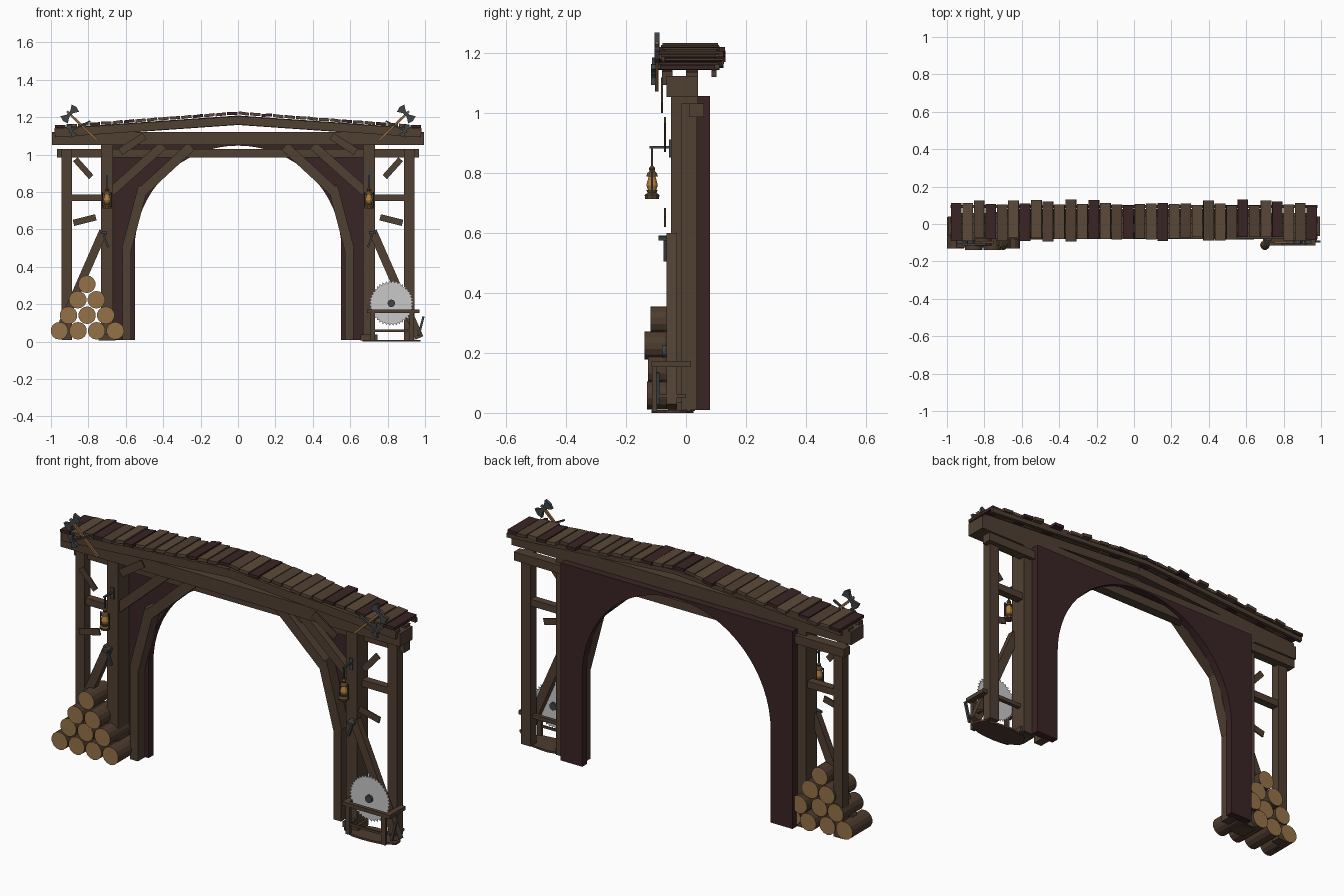
import bpy, bmesh, math, random
from mathutils import Vector

random.seed(4)
cube = bpy.data.objects.get("Cube")
if cube:
    bpy.data.objects.remove(cube, do_unlink=True)


def material(name, r, g, b):
    m = bpy.data.materials.new(name)
    m.use_nodes = True
    m.diffuse_color = (r, g, b, 1)
    m.node_tree.nodes["Principled BSDF"].inputs["Base Color"].default_value = (r, g, b, 1)
    return m


WOOD = material("brown wood", .08, .05, .032)
PALE = material("pale wood", .105, .067, .04)
DARK = material("dark red wood", .042, .018, .018)
BARK = material("bark", .075, .045, .028)
CUT = material("cut log end", .30, .17, .065)
STEEL = material("saw steel", .58, .58, .58)
IRON = material("dark iron", .05, .058, .062)
BRASS = material("old brass", .11, .065, .025)
GLASS = material("amber glass", .42, .2, .04)
HANDLE = material("axe handle", .26, .13, .045)


def finish(name, bm, *mats):
    bmesh.ops.recalc_face_normals(bm, faces=bm.faces)
    me = bpy.data.meshes.new(name)
    bm.to_mesh(me)
    bm.free()
    for m in mats:
        me.materials.append(m)
    ob = bpy.data.objects.new(name, me)
    bpy.context.collection.objects.link(ob)
    return ob


def box(name, x0, x1, y0, y1, z0, z1, mat, tilt=0):
    bm = bmesh.new()
    bmesh.ops.create_cube(bm, size=1)
    bmesh.ops.scale(bm, vec=(abs(x1 - x0), y1 - y0, z1 - z0), verts=bm.verts)
    ob = finish(name, bm, mat)
    ob.location = ((x0 + x1) / 2, (y0 + y1) / 2, (z0 + z1) / 2)
    ob.rotation_euler.y = -tilt
    return ob


def bar(name, a, b, width, y0, y1, mat):
    # straight timber between two (x, z) points
    dx, dz = b[0] - a[0], b[1] - a[1]
    half, cx, cz = math.hypot(dx, dz) / 2, (a[0] + b[0]) / 2, (a[1] + b[1]) / 2
    return box(name, cx - half, cx + half, y0, y1, cz - width / 2, cz + width / 2,
               mat, math.atan2(dz, dx))


def plate(name, outline, y0, y1, mat):
    # extrude an (x, z) outline along y
    bm = bmesh.new()
    f = bm.faces.new([bm.verts.new((x, y0, z)) for x, z in outline])
    ext = bmesh.ops.extrude_face_region(bm, geom=[f])["geom"]
    bmesh.ops.translate(bm, vec=(0, y1 - y0, 0),
                        verts=[v for v in ext if isinstance(v, bmesh.types.BMVert)])
    return finish(name, bm, mat)


def lathe(name, profile, at, mat, sides=10):
    bm = bmesh.new()
    rings = [[bm.verts.new((at[0] + r * math.cos(t), at[1] + r * math.sin(t), at[2] + z))
              for t in (math.tau * i / sides for i in range(sides))] for r, z in profile]
    for lo, hi in zip(rings, rings[1:]):
        for i in range(sides):
            j = (i + 1) % sides
            bm.faces.new((lo[i], lo[j], hi[j], hi[i]))
    bm.faces.new(rings[0])
    bm.faces.new(rings[-1])
    return finish(name, bm, mat)


def cylinder_y(name, x, z, r, y0, y1, mats, sides=14):
    bm = bmesh.new()
    bmesh.ops.create_cone(bm, cap_ends=True, segments=sides, radius1=r, radius2=r, depth=y1 - y0)
    for f in bm.faces:
        f.material_index = len(mats) - 1 if abs(f.normal.z) > .9 else 0
    ob = finish(name, bm, *mats)
    ob.rotation_euler.x = math.pi / 2
    ob.location = (x, (y0 + y1) / 2, z)
    return ob


# back wall with round arch
arch = [(.552 * math.cos(t), .5 + .548 * math.sin(t))
        for t in (math.pi * i / 32 for i in range(33))]
plate("arch_wall", [(.68, .01), (.68, 1.056), (-.68, 1.056), (-.68, .01), (-.552, .01)]
      + arch[::-1] + [(.552, .01)], .04, .08, DARK)

# long horizontal timbers
box("main_beam", -.995, .995, -.065, .04, 1.052, 1.122, WOOD)
box("tie_beam", -.967, .967, .01, .06, .985, 1.03, WOOD)

for s, side in ((1, "left"), (-1, "right")):
    def timber(name, a, b, w, y0, y1, mat=WOOD):
        return bar(side + "_" + name, (s * a[0], a[1]), (s * b[0], b[1]), w, y0, y1, mat)

    # posts and braces
    timber("outer_post", (.915, .01), (.915, 1.03), .055, -.015, .035)
    timber("inner_post", (.70, .01), (.70, 1.055), .065, -.05, .04)
    timber("post_foot", (.655, .022), (.745, .022), .03, -.06, .03)
    timber("arch_post", (.595, .01), (.595, .51), .045, -.02, .04)
    timber("arch_lower_brace", (.597, .49), (.507, .83), .052, -.02, .04)
    timber("arch_upper_brace", (.515, .80), (.25, 1.045), .052, -.02, .04)
    timber("long_knee_brace", (.68, .80), (.40, 1.05), .048, -.04, 0)
    timber("bay_rail", (.73, .77), (.89, .77), .036, -.01, .03)
    timber("bay_diagonal", (.72, .59), (.97, .02), .045, -.065, -.03)
    timber("bay_top_plate", (.87, .975), (.785, .88), .032, -.073, -.066)
    timber("bay_mid_plate", (.76, .665), (.88, .635), .034, -.073, -.066)
    timber("beam_plate", (.63, 1.015), (.50, 1.10), .04, -.084, -.077)

    # rafters
    for name, y0, y1, w, z in (("front_rafter", -.08, -.045, .045, 1.115),
                               ("middle_rafter", .0, .04, .045, 1.113),
                               ("rear_rafter", .085, .102, .022, 1.13)):
        timber(name, (.98, z), (0, z + .068), w, y0, y1)

    # lantern on a bracket
    at = (s * .70, -.113, .713)
    box(side + "_bracket", s * .695, s * .705, -.122, -.045, .881, .888, IRON)
    box(side + "_bracket_plate", s * .69, s * .71, -.056, -.049, .85, .91, IRON)
    box(side + "_lantern_hook", s * .697, s * .703, -.116, -.11, .82, .885, IRON)
    lathe(side + "_lantern_base", [(.024, 0), (.026, .012), (.016, .02), (.02, .03)], at, BRASS)
    lathe(side + "_lantern_glass", [(.015, .03), (.02, .045), (.012, .075)], at, GLASS)
    lathe(side + "_lantern_cap", [(.02, .075), (.016, .086), (.009, .092), (.011, .102),
                                  (.004, .11)], at, BRASS)
    for k in (-1, 1):
        box(side + "_lantern_wire", at[0] + k * .024 - .0025, at[0] + k * .024 + .0025,
            -.116, -.11, .725, .80, IRON)

    # double-bladed axe with a small dark one crossing it
    def axe(name, head, foot, size, y, handle):
        timber(name + "_handle", head, foot, size * .28, y - .006, y + .006, handle)
        h, d = Vector((s * head[0], head[1])), Vector((s * (foot[0] - head[0]), foot[1] - head[1]))
        d.normalize()
        n = Vector((-d.y, d.x))
        c = h + d * size * .5
        for k in (-1, 1):
            pts = [c - d * size * .2, c - d * size * .25 + n * k * size * .4,
                   c - d * size * .65 + n * k * size, c + n * k * size * 1.2,
                   c + d * size * .65 + n * k * size, c + d * size * .25 + n * k * size * .4,
                   c + d * size * .2]
            plate(side + "_" + name + "_blade", [tuple(p) for p in pts], y - .008, y + .008, IRON)

    axe("axe", (.915, 1.232), (.752, 1.075), .043, -.097, HANDLE)
    axe("hatchet", (.905, 1.12), (.79, 1.18), .03, -.108, IRON)

    # small iron hook on the inner post
    timber("post_hook", (.72, .575), (.695, .505), .01, -.075, -.062, IRON)
    timber("post_hook_tip", (.735, .58), (.70, .585), .012, -.092, -.05, IRON)

# roof planks, stepping up to the ridge
for i in range(32):
    x = -.95 + i * .0613
    z = 1.222 - .075 * abs(x)
    tint = DARK if i in (0, 3, 6, 12, 15, 18, 25, 28, 31) else (WOOD, PALE)[i % 2]
    tilt = (.076 if x < 0 else -.076) + random.uniform(-.09, .09)
    box("roof_plank", x - .028, x + .028, -.08 + random.uniform(-.015, .012),
        .112 + random.uniform(-.015, .022), z - .008, z + .008, tint, tilt)

# log pile
for row, count in enumerate((4, 3, 2, 1)):
    for i in range(count):
        cylinder_y("log", -.955 + row * .049 + i * .0995, .058 + row * .083, .047,
                   -.13 + (0, .004, -.008, .012)[row], .05 + random.uniform(-.015, .015),
                   (BARK, CUT))

# circular saw
teeth = [((.12 if i % 2 else .108) * math.cos(math.tau * i / 80) + .82,
          (.12 if i % 2 else .108) * math.sin(math.tau * i / 80) + .205) for i in range(80)]
plate("saw_blade", teeth, -.069, -.066, STEEL)
cylinder_y("saw_hub", .82, .205, .02, -.08, -.055, (IRON,))

# saw table
for y in (-.115, -.005):
    box("table_rail", .69, .97, y, y + .02, .152, .172, WOOD)
    for x in (.72, .93):
        box("table_leg", x - .012, x + .012, y + .002, y + .018, .005, .155, WOOD)
for x in (.69, .94):
    box("table_end", x, x + .03, -.10, .0, .152, .172, WOOD)
    box("table_stretcher", x + .02, x + .035, -.10, .0, .05, .062, WOOD)
box("table_low_rail", .72, .94, -.108, -.1, .052, .064, WOOD)
bar("saw_lever", (.965, .03), (.992, .135), .012, -.10, -.088, IRON)

# ragged ground patch beneath the saw
bm = bmesh.new()
rim = []
for i in range(18):
    t, k = math.tau * i / 18, random.uniform(.88, 1)
    rim.append(bm.verts.new((.825 + .17 * k * math.cos(t), -.045 + .075 * k * math.sin(t), 0)))
top = bmesh.ops.extrude_face_region(bm, geom=[bm.faces.new(rim)])["geom"]
bmesh.ops.translate(bm, vec=(0, 0, .01),
                    verts=[v for v in top if isinstance(v, bmesh.types.BMVert)])
finish("ground_patch", bm, BARK)
